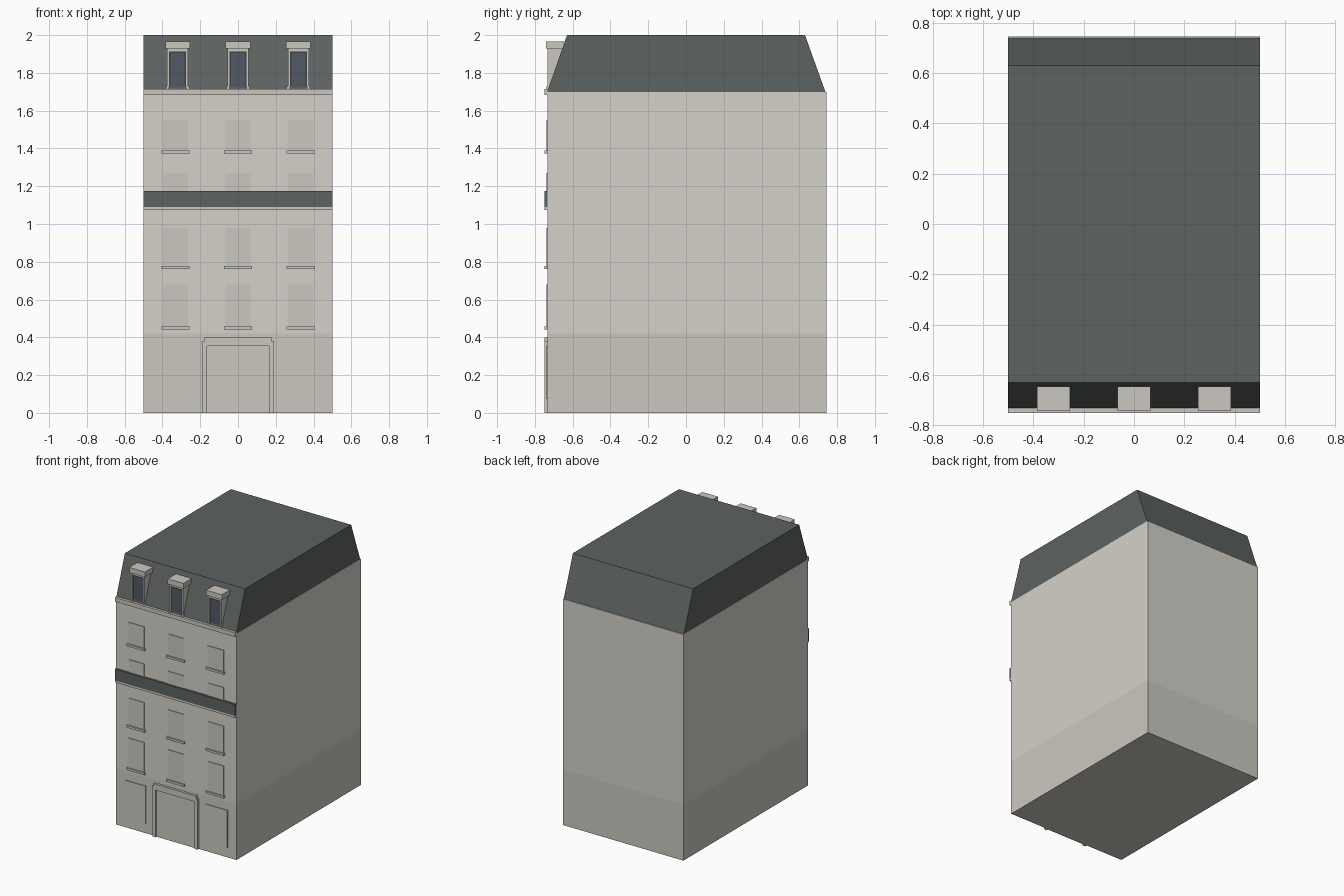
import bpy, bmesh

if "Cube" in bpy.data.objects:
    bpy.data.objects.remove(bpy.data.objects["Cube"])


def material(name, rgb):
    m = bpy.data.materials.new(name)
    m.diffuse_color = (*rgb, 1)
    m.use_nodes = True
    m.node_tree.nodes["Principled BSDF"].inputs["Base Color"].default_value = m.diffuse_color
    return m


WALL = material("pale_stone", (0.66, 0.64, 0.585))
TRIM = material("trim_stone", (0.59, 0.575, 0.52))
SLATE = material("slate", (0.108, 0.125, 0.118))
DARK = material("dark_frame", (0.05, 0.053, 0.06))
GLASS = material("glass", (0.085, 0.1, 0.13))

FRONT = -0.733   # facade plane
OUT = -0.75      # outermost trim plane


def extrude(name, profile, mat, lo, hi, axis):
    """Extrude a 2D profile: (y, z) along x, or (x, z) along y."""
    bm = bmesh.new()
    place = (lambda p, t: (t, p[0], p[1])) if axis == "x" else (lambda p, t: (p[0], t, p[1]))
    face = bm.faces.new([bm.verts.new(place(p, lo)) for p in profile])
    new = bmesh.ops.extrude_face_region(bm, geom=[face])["geom"]
    step = (hi - lo, 0, 0) if axis == "x" else (0, hi - lo, 0)
    bmesh.ops.translate(bm, vec=step, verts=[v for v in new if isinstance(v, bmesh.types.BMVert)])
    bmesh.ops.recalc_face_normals(bm, faces=bm.faces)
    mesh = bpy.data.meshes.new(name)
    bm.to_mesh(mesh)
    bm.free()
    mesh.materials.append(mat)
    obj = bpy.data.objects.new(name, mesh)
    bpy.context.collection.objects.link(obj)
    return obj


def box(name, x0, x1, y0, y1, z0, z1, mat):
    return extrude(name, [(y0, z0), (y1, z0), (y1, z1), (y0, z1)], mat, x0, x1, "x")


# Main body
box("ground_floor", -0.5, 0.5, FRONT, 0.745, 0, 0.42, TRIM)
box("upper_floors", -0.5, 0.5, FRONT, 0.745, 0.42, 1.70, WALL)

# Mansard roof
extrude("mansard_roof", [(-0.735, 1.70), (0.738, 1.70), (0.63, 2.0), (-0.63, 2.0)],
        SLATE, -0.5, 0.5, "x")

# Cornice and balcony across the facade
box("cornice", -0.5, 0.5, OUT, -0.725, 1.683, 1.714, TRIM)
box("balcony_slab", -0.5, 0.5, OUT, FRONT, 1.075, 1.09, TRIM)
box("balcony_rail", -0.5, 0.5, OUT, FRONT, 1.09, 1.175, SLATE)

# Window panels and sills: bottom, top, has sill
rows = [(0.458, 0.68, True), (0.778, 0.98, True), (1.09, 1.27, False), (1.39, 1.55, True)]
for z0, z1, sill in rows:
    for cx in (-0.33, 0, 0.33):
        box("window_panel", cx - 0.066, cx + 0.066, -0.738, FRONT, z0, z1, TRIM)
        if sill:
            box("window_sill", cx - 0.074, cx + 0.074, OUT, FRONT, z0 - 0.016, z0, TRIM)

# Ground floor side panels
for s in (-1, 1):
    a, b = sorted((s * 0.252, s * 0.428))
    box("shop_panel", a, b, -0.739, FRONT, 0.074, 0.355, TRIM)

# Stepped door surround and door leaf
half = [(0.163, 0), (0.187, 0), (0.187, 0.38), (0.177, 0.38), (0.177, 0.40)]
outer = half + [(-x, z) for x, z in reversed(half)]
extrude("door_surround", outer + [(-0.163, 0.355), (0.163, 0.355)], TRIM, OUT, FRONT, "y")
box("door", -0.163, 0.163, -0.737, FRONT, 0, 0.355, TRIM)

# Dormers: jambs, head, cap, feet, framed glass
for cx in (-0.32, 0, 0.32):
    for s in (-1, 1):
        a, b = sorted((cx + s * 0.045, cx + s * 0.056))
        box("dormer_jamb", a, b, -0.732, -0.64, 1.705, 1.93, TRIM)
        a, b = sorted((cx + s * 0.045, cx + s * 0.062))
        box("dormer_foot", a, b, -0.738, -0.70, 1.705, 1.728, TRIM)
    box("dormer_head", cx - 0.045, cx + 0.045, -0.732, -0.64, 1.914, 1.93, TRIM)
    box("dormer_frame", cx - 0.045, cx + 0.045, -0.725, -0.64, 1.705, 1.914, DARK)
    box("dormer_glass", cx - 0.038, cx + 0.038, -0.727, -0.725, 1.722, 1.906, GLASS)
    box("dormer_cap", cx - 0.065, cx + 0.065, -0.742, -0.645, 1.928, 1.967, TRIM)
